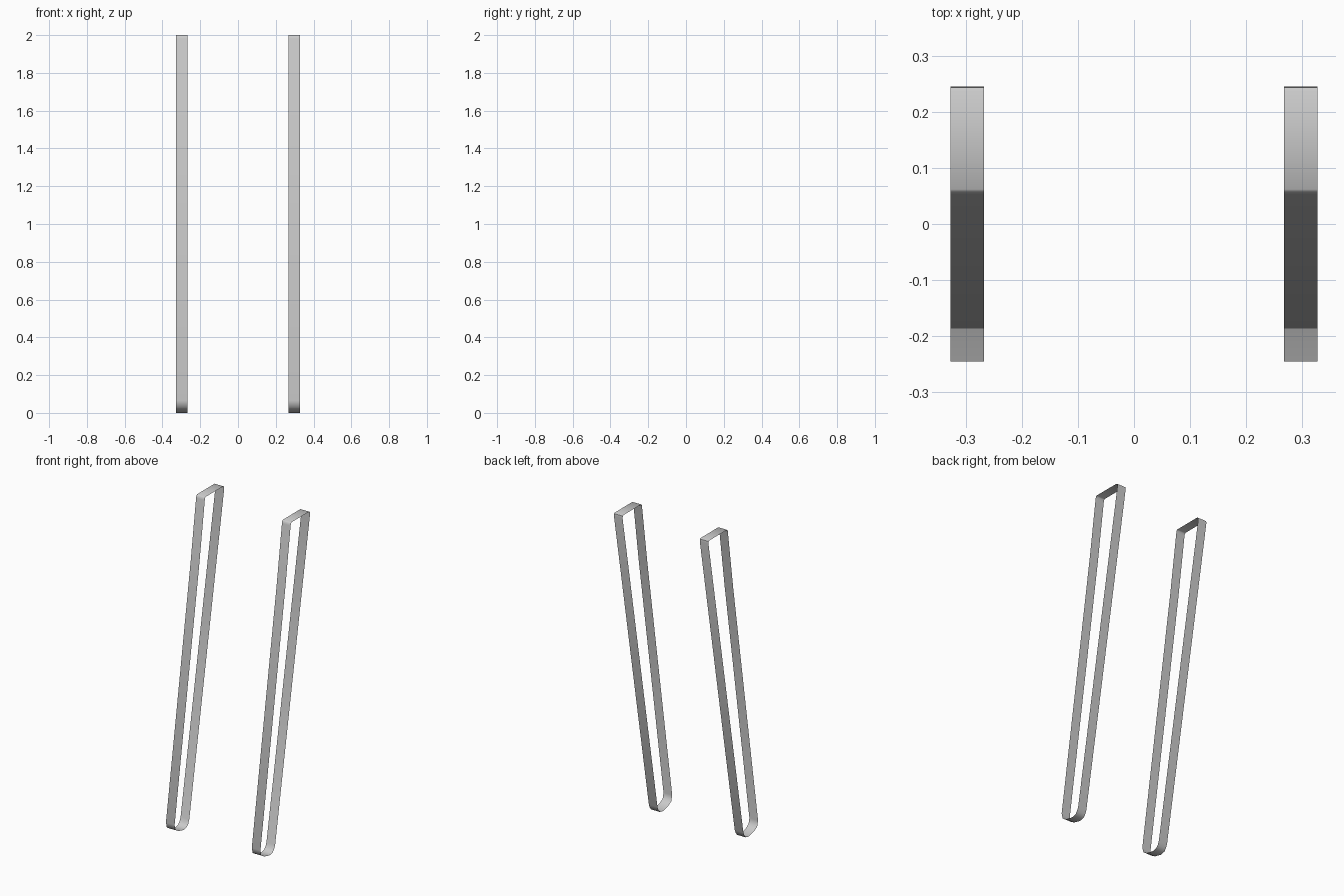
import bpy
import bmesh
import math

cube = bpy.data.objects.get("Cube")
if cube:
    bpy.data.objects.remove(cube, do_unlink=True)

grey = bpy.data.materials.new("plain grey")
grey.use_nodes = True
COLOUR = (0.6, 0.6, 0.6, 1)
grey.diffuse_color = COLOUR
grey.node_tree.nodes["Principled BSDF"].inputs["Base Color"].default_value = COLOUR

# Closed side profile of the strap loop (y, z): front run, top, back run, rounded foot
PROFILE = [(-0.245, 0.065), (0.0, 1.61), (0.053, 1.982), (0.056, 1.995), (0.062, 2.0),
           (0.236, 2.0), (0.243, 1.996), (0.245, 1.982), (-0.1, 0.045), (-0.11, 0.022),
           (-0.124, 0.006), (-0.155, 0.0), (-0.205, 0.012), (-0.236, 0.03)]
HALF_WIDTH = 0.03


def strap(name, x):
    """Thin flat band following the profile."""
    bm = bmesh.new()
    rings = [[bm.verts.new((x + side * HALF_WIDTH, y, z)) for y, z in PROFILE]
             for side in (-1, 1)]
    a, b = rings
    for i in range(len(PROFILE)):
        j = (i + 1) % len(PROFILE)
        bm.faces.new((a[i], b[i], b[j], a[j]))
    mesh = bpy.data.meshes.new(name)
    bm.to_mesh(mesh)
    bm.free()
    mesh.materials.append(grey)
    obj = bpy.data.objects.new(name, mesh)
    bpy.context.collection.objects.link(obj)
    bpy.ops.object.select_all(action="DESELECT")
    obj.select_set(True)
    bpy.context.view_layer.objects.active = obj
    bpy.ops.object.shade_smooth_by_angle(angle=math.radians(50))


# Matching pair of straps
strap("left_strap", 0.297)
strap("right_strap", -0.297)
